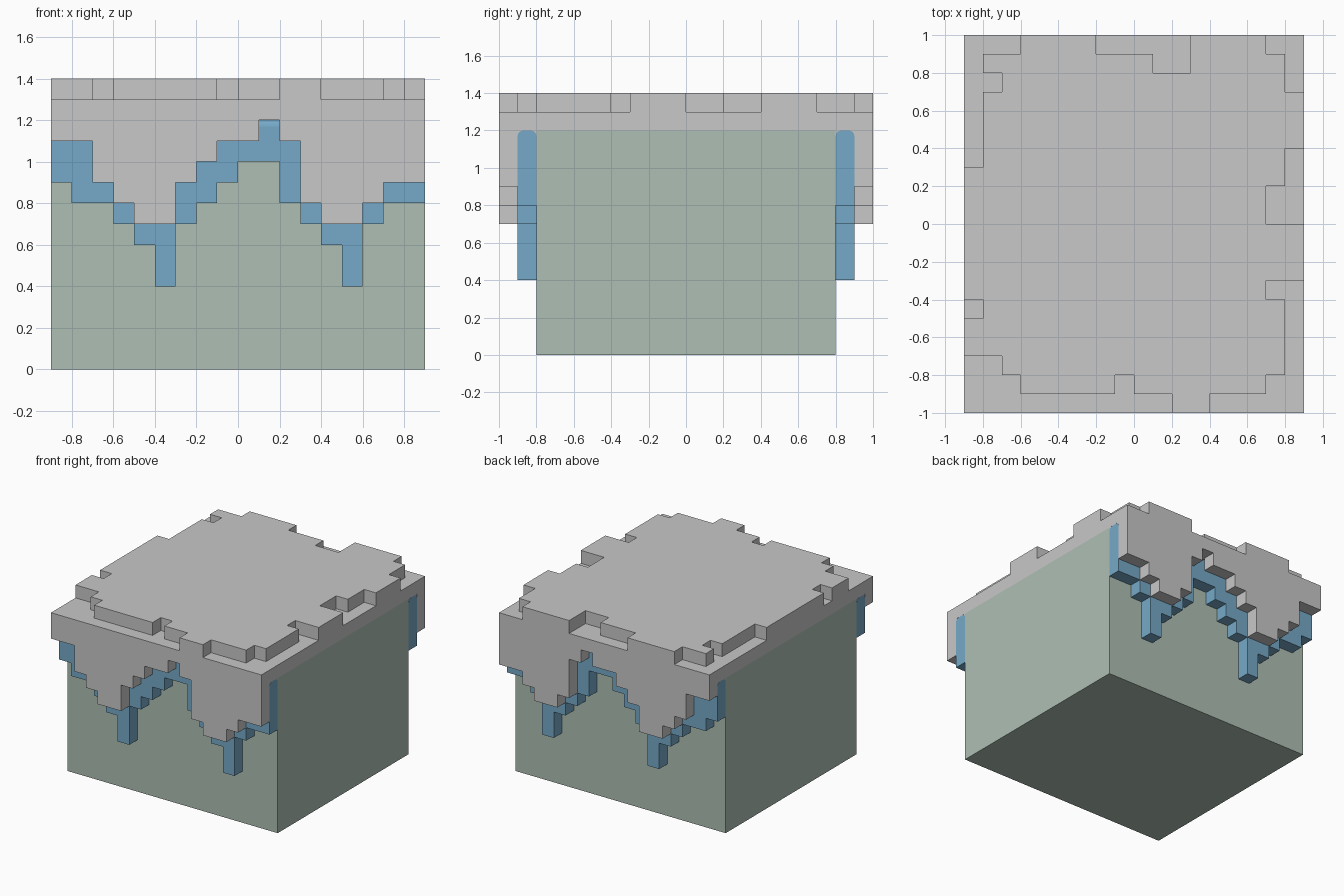
import bpy, bmesh

if "Cube" in bpy.data.objects:
    bpy.data.objects.remove(bpy.data.objects["Cube"])


def material(name, rgb):
    m = bpy.data.materials.new(name)
    m.diffuse_color = (*rgb, 1)
    m.use_nodes = True
    m.node_tree.nodes["Principled BSDF"].inputs["Base Color"].default_value = m.diffuse_color
    return m


GREY = material("pale grey", (0.58, 0.58, 0.58))
GREEN = material("sage green", (0.42, 0.52, 0.455))
BLUE = material("sky blue", (0.18, 0.40, 0.58))


def prism(name, points, depth, mat, round_top=None):
    """Extrude a flat 3D outline by the depth vector."""
    bm = bmesh.new()
    face = bm.faces.new([bm.verts.new(p) for p in points])
    ext = bmesh.ops.extrude_face_region(bm, geom=[face])
    bmesh.ops.translate(bm, vec=depth,
                        verts=[v for v in ext["geom"] if isinstance(v, bmesh.types.BMVert)])
    bmesh.ops.recalc_face_normals(bm, faces=bm.faces)
    if round_top is not None:
        # soften the two long upper edges
        edges = [e for e in bm.edges
                 if all(abs(v.co.z - round_top) < 1e-4 for v in e.verts)
                 and abs(e.verts[0].co.x - e.verts[1].co.x) > 1]
        bmesh.ops.bevel(bm, geom=edges, offset=0.03, segments=4, profile=0.5, affect='EDGES')
    mesh = bpy.data.meshes.new(name)
    bm.to_mesh(mesh)
    bm.free()
    mesh.materials.append(mat)
    obj = bpy.data.objects.new(name, mesh)
    bpy.context.collection.objects.link(obj)
    return obj


def box(name, x0, x1, y0, y1, z0, z1, mat):
    return prism(name, [(x0, y0, z0), (x1, y0, z0), (x1, y1, z0), (x0, y1, z0)],
                 (0, 0, z1 - z0), mat)


def drip(name, heights, top, y0, y1, mat, round_top=None):
    """Curtain with a stepped lower edge, one height (tenths) per 0.1 column."""
    pts = [(0.9, y0, top), (-0.9, y0, top)]
    for i, h in enumerate(heights):
        x = -0.9 + i * 0.1
        if i == 0 or h != heights[i - 1]:
            if i:
                pts.append((x, y0, heights[i - 1] / 10))
            pts.append((x, y0, h / 10))
    pts.append((0.9, y0, heights[-1] / 10))
    return prism(name, pts, (0, y1 - y0, 0), mat, round_top)


# main block and flat cap
box("body", -0.9, 0.9, -0.8, 0.8, 0, 1.2, GREEN)
box("cap", -0.9, 0.9, -1, 1, 1.2, 1.3, GREY)

# layered drips, mirrored front and back
OUTER = [11, 11, 9, 8, 7, 7, 9, 10, 11, 11, 12, 11, 8, 7, 7, 8, 9, 9]
INNER = [9, 8, 8, 7, 6, 4, 7, 8, 9, 10, 10, 8, 7, 6, 4, 7, 8, 8]
for side, s in (("front", -1), ("back", 1)):
    # the peak column stops just under the cap so the outline stays clean
    drip(side + "_outer_drip", OUTER, 1.3, s * 0.9, s * 1.0, GREY)
    drip(side + "_inner_drip", INNER, 1.2, s * 0.8, s * 0.9, BLUE, 1.2)
    # grey packing behind the rounded ends of the inner drip
    for end, e in (("left", -1), ("right", 1)):
        xs = sorted((e * 0.8, e * 0.899))
        ys = sorted((s * 0.8, s * 0.9))
        box(f"{side}_{end}_packing", *xs, *ys, 1.16, 1.2, GREY)

# ragged top layer, outline in tenths running anticlockwise from the front left
TOP = [(-9, -7), (-7, -7), (-7, -8), (-6, -8), (-6, -9), (-1, -9), (-1, -8), (0, -8),
       (0, -9), (2, -9), (2, -10), (4, -10), (4, -9), (7, -9), (7, -8), (8, -8),
       (8, -4), (7, -4), (7, -3), (9, -3), (9, 0), (7, 0), (7, 2), (8, 2), (8, 4),
       (9, 4), (9, 7), (8, 7), (8, 9), (7, 9), (7, 10), (3, 10), (3, 8), (1, 8),
       (1, 9), (-2, 9), (-2, 10), (-6, 10), (-6, 9), (-8, 9), (-8, 8), (-7, 8),
       (-7, 7), (-8, 7), (-8, 3), (-9, 3), (-9, -4), (-8, -4), (-8, -5), (-9, -5)]
prism("top_layer", [(x / 10, y / 10, 1.3) for x, y in TOP], (0, 0, 0.1), GREY)
